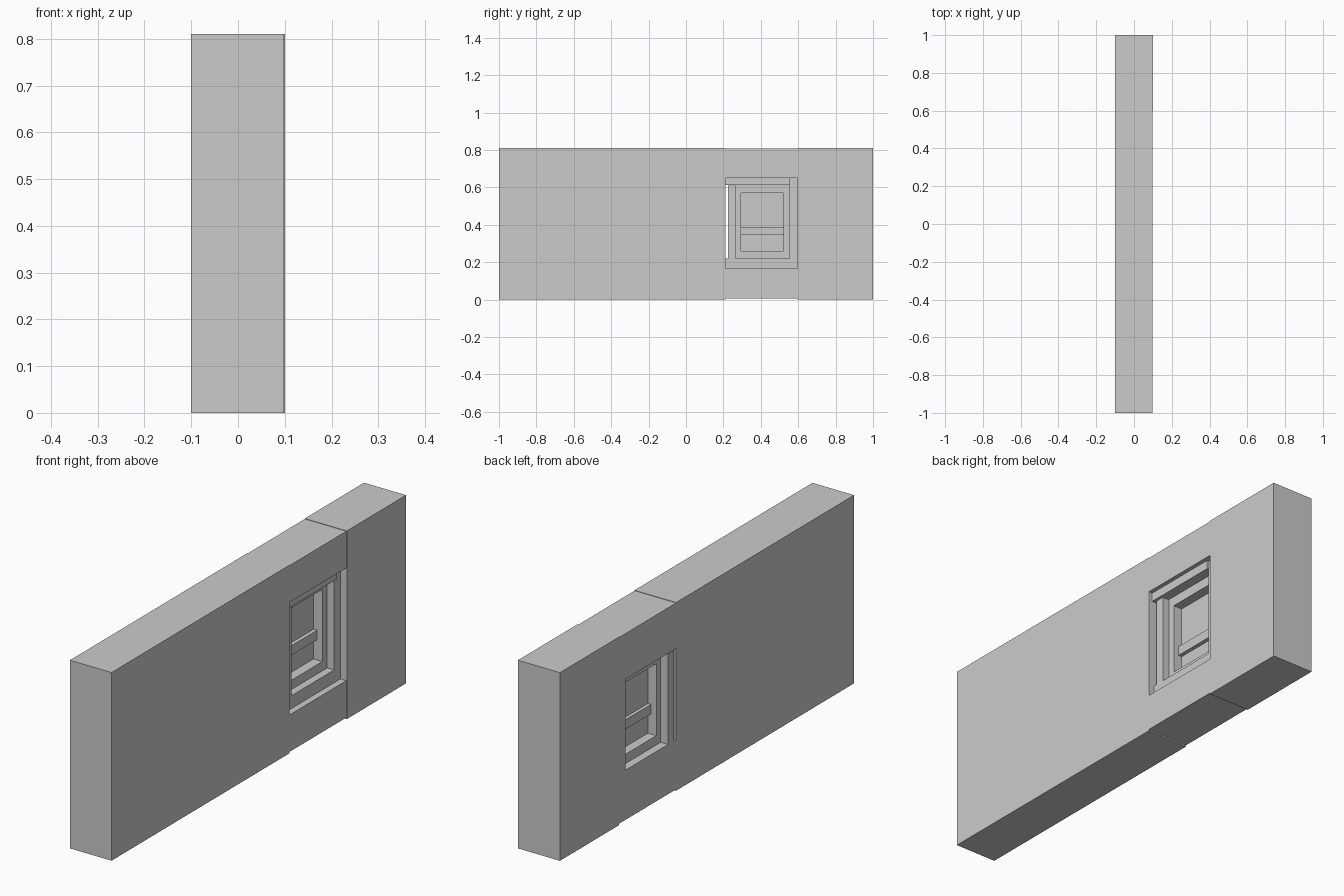
import bpy

if "Cube" in bpy.data.objects:
    bpy.data.objects.remove(bpy.data.objects["Cube"])


def box(name, x, y, z):
    """Axis-aligned box from (min, max) ranges."""
    bpy.ops.mesh.primitive_cube_add(
        size=1, location=[(a + b) / 2 for a, b in (x, y, z)])
    ob = bpy.context.object
    ob.name = name
    ob.scale = [b - a for a, b in (x, y, z)]
    bpy.ops.object.transform_apply(location=False, rotation=False, scale=True)
    return ob


def ring(name, x, outer, inner):
    """Four bars between an outer and an inner (y0, y1, z0, z1) rectangle."""
    a, b, c, d = outer
    e, f, g, h = inner
    box(name + "_left", x, (a, e), (g, h))
    box(name + "_right", x, (f, b), (g, h))
    box(name + "_bottom", x, (a, b), (c, g))
    box(name + "_top", x, (a, b), (h, d))


# Wall pieces around the window opening
Y0, Y1, Z0, Z1, TOP = 0.21, 0.597, 0.165, 0.65, 0.81
face = (-0.1, 0.098)
box("wall_long", face, (-1, Y0), (0, TOP))
box("wall_short", (-0.1, 0.1), (Y1, 1), (0, TOP))
box("wall_below_window", face, (Y0, Y1), (0.006, Z0))
box("wall_above_window", face, (Y0, Y1), (Z1, TOP - 0.002))

# Window frame, leaving a narrow slot beside the left post
depth = (-0.1, 0.07)
box("frame_sill", depth, (Y0, Y1), (Z0, 0.22))
box("frame_left_post", depth, (0.225, 0.265), (0.22, 0.61))
box("frame_right_post", depth, (0.553, Y1), (0.22, Z1))
box("frame_header", (-0.1, 0.08), (Y0, 0.556), (0.612, Z1))

# Sash, pane and crossbar, stepped back on both sides
ring("sash", (-0.065, 0.037), (0.265, 0.553, 0.22, 0.612),
     (0.295, 0.521, 0.26, 0.57))
box("pane", (-0.025, -0.005), (0.295, 0.521), (0.26, 0.57))
box("crossbar", (-0.04, 0.012), (0.29, 0.525), (0.347, 0.388))
